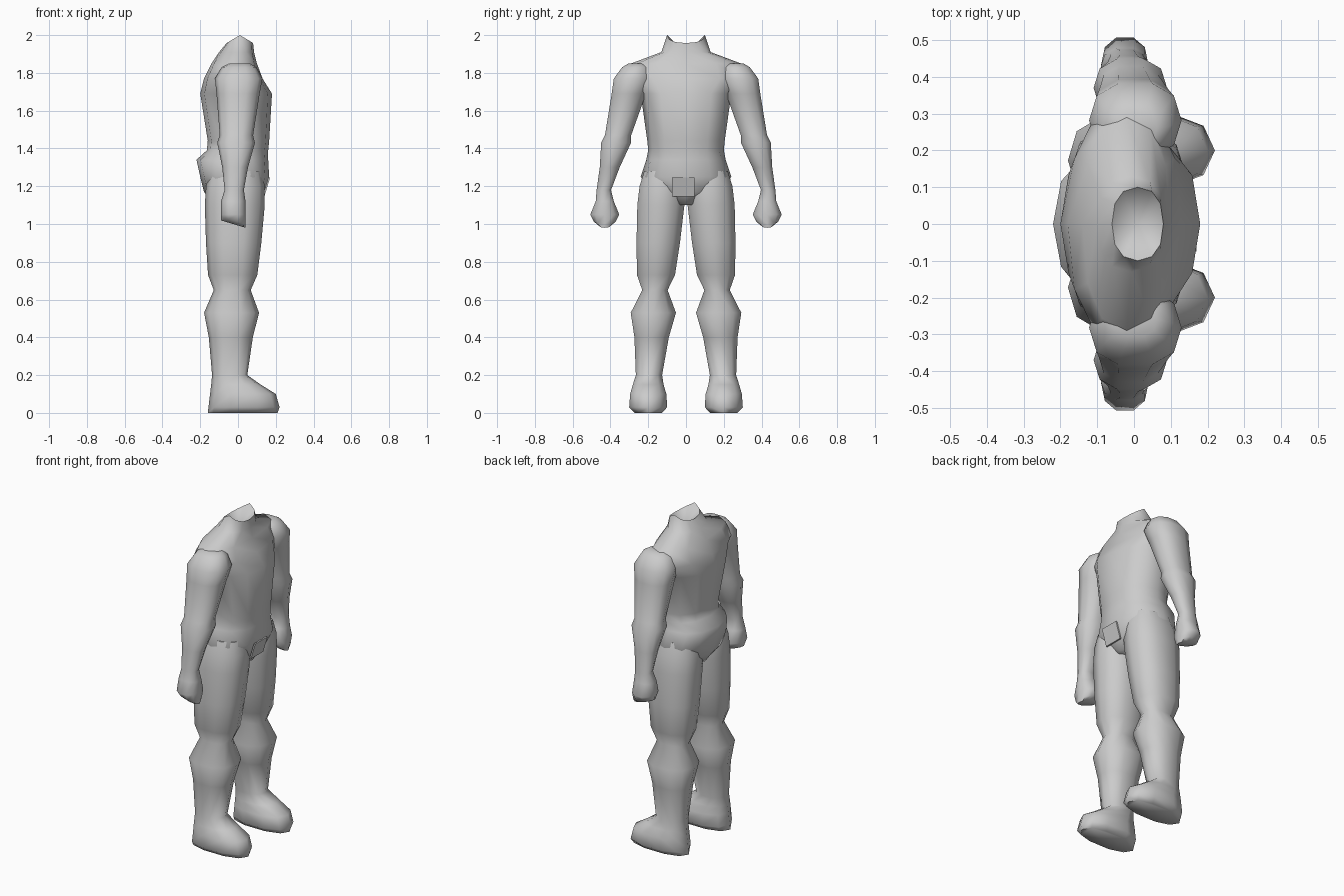
import bpy, bmesh, math

if "Cube" in bpy.data.objects:
    bpy.data.objects.remove(bpy.data.objects["Cube"])

colour = (0.6, 0.6, 0.6, 1)
grey = bpy.data.materials.new("plain_grey")
grey.use_nodes = True
grey.diffuse_color = colour
grey.node_tree.nodes["Principled BSDF"].inputs["Base Color"].default_value = colour


def finish(name, bm):
    """Turn a bmesh into a shaded grey object."""
    bmesh.ops.recalc_face_normals(bm, faces=bm.faces)
    mesh = bpy.data.meshes.new(name)
    bm.to_mesh(mesh)
    bm.free()
    mesh.materials.append(grey)
    part = bpy.data.objects.new(name, mesh)
    bpy.context.collection.objects.link(part)
    bpy.ops.object.select_all(action="DESELECT")
    part.select_set(True)
    bpy.context.view_layer.objects.active = part
    bpy.ops.object.shade_smooth_by_angle(angle=math.radians(60))


def rounded(value):
    """Push a sine or cosine outwards for a fuller, squarer oval."""
    return math.copysign(abs(value) ** 0.85, value)


def skin(rings, sides):
    """Skin horizontal ovals given as (z, centre x, centre y, depth, width)."""
    bm = bmesh.new()
    loops = []
    for z, x, y, depth, width in rings:
        angles = [math.tau * step / sides for step in range(sides)]
        loops.append([bm.verts.new((x + rounded(math.cos(angle)) * depth / 2,
                                    y + rounded(math.sin(angle)) * width / 2,
                                    z)) for angle in angles])
    for upper, lower in zip(loops, loops[1:]):
        for here in range(sides):
            there = (here + 1) % sides
            bm.faces.new((upper[here], upper[there], lower[there], lower[here]))
    bm.faces.new(loops[-1])
    return bm, bm.faces.new(loops[0])


def body_ring(z, back, front, half):
    """Rings on the centre line."""
    return z, (back + front) / 2, 0, front - back, 2 * half


def arm_ring(z, width):
    """The arm slopes outwards to the wrist."""
    drop = z - 1.18
    return z, 0.04 * drop - 0.02, 0.435 - 0.26 * drop, 1.15 * width + 0.01, width


def hand_ring(z, width):
    """The hand hangs straight and keeps an even depth."""
    return z, -0.025, 0.43, 0.13, width


def leg_ring(z, width):
    """The leg spreads outwards and leans slightly back as it goes down."""
    return (z, 0.03 * z - 0.05, 0.21 - 0.07 * z,
            0.9 * width + 0.05 + 0.03 * z, width)


def foot_ring(z, toe, width):
    """The heel stays near its place while the toe reaches forward."""
    heel = 0.12 * z - 0.16
    return z, (heel + toe) / 2, 0.2, toe - heel, width


# Torso and hips, with a collar that dips at front and back around its opening
body, collar = skin([body_ring(*row) for row in (
    (2, -0.06, 0.08, 0.1), (1.91, -0.1, 0.085, 0.13),
    (1.85, -0.14, 0.1, 0.29), (1.77, -0.18, 0.13, 0.32),
    (1.69, -0.2, 0.18, 0.24), (1.44, -0.16, 0.165, 0.205),
    (1.39, -0.165, 0.16, 0.2), (1.34, -0.22, 0.16, 0.21),
    (1.25, -0.2, 0.165, 0.24), (1.17, -0.18, 0.14, 0.19),
    (1.1, -0.13, 0.1, 0.05))], sides=12)
for vert in collar.verts:
    vert.co.z -= 0.6 * abs(vert.co.x - 0.01)
opening = bmesh.ops.poke(body, faces=[collar])["verts"][0]
opening.co.z = 1.9
finish("body", body)

# Limb outlines from top to bottom, following the rules above
arm = [arm_ring(*row) for row in (
    (1.85, 0.09), (1.83, 0.15), (1.77, 0.21), (1.69, 0.19), (1.47, 0.145),
    (1.43, 0.165), (1.3, 0.11), (1.18, 0.08))]
hand = [hand_ring(*row) for row in (
    (1.12, 0.1), (1.05, 0.16), (1, 0.12), (0.98, 0.07))]
leg = [leg_ring(*row) for row in (
    (1.28, 0.21), (1.2, 0.25), (1.1, 0.26), (0.9, 0.24), (0.73, 0.21),
    (0.65, 0.14), (0.53, 0.25), (0.4, 0.19), (0.2, 0.145))]
foot = [foot_ring(*row) for row in (
    (0.15, 0.12, 0.17), (0.1, 0.2, 0.2), (0.03, 0.22, 0.21), (0, 0.21, 0.15))]

# Each limb is one skin, made for both sides
for label, side in (("left", 1), ("right", -1)):
    for part, rings in (("arm_and_hand", arm + hand), ("leg_and_foot", leg + foot)):
        limb, top = skin(rings, sides=10)
        for vert in limb.verts:
            vert.co.y *= side
        # Slope the knuckles down towards the front
        if part == "arm_and_hand":
            for vert in limb.verts:
                if vert.co.z < 1.01:
                    vert.co.z += 0.3 * max(0.04 - vert.co.x, 0)
        finish(label + "_" + part, limb)

# Thin belt flap, leaning inwards at the bottom, on the front of the hips
flap = bmesh.new()
bmesh.ops.create_cube(flap, size=0.1)
for vert in flap.verts:
    vert.co.x = 0.15 + 0.09 * vert.co.x + 0.3 * vert.co.z
    vert.co.y = 1.2 * vert.co.y - 0.015
    vert.co.z += 1.195
finish("belt_flap", flap)
